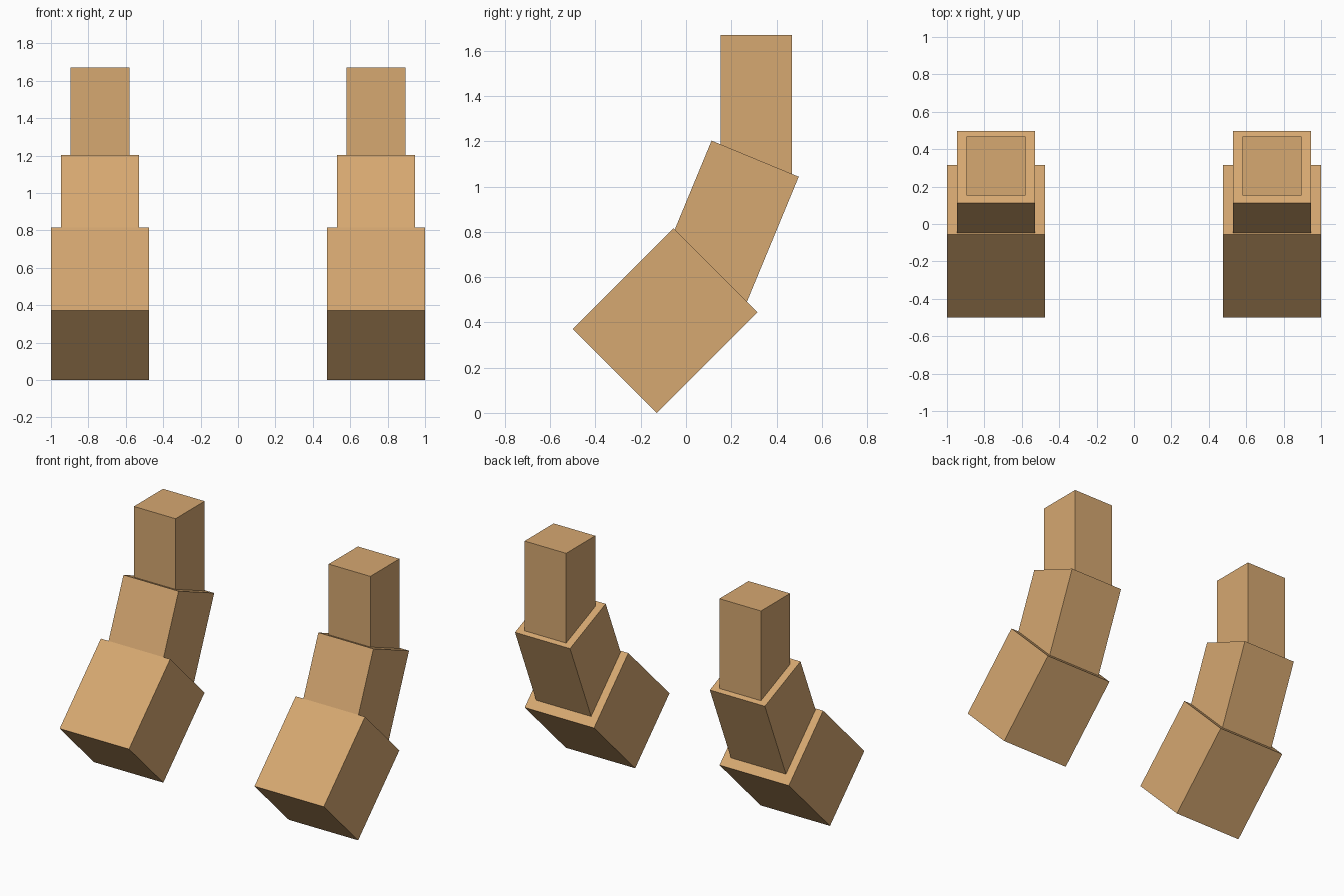
import bpy
from math import radians

if "Cube" in bpy.data.objects:
    bpy.data.objects.remove(bpy.data.objects["Cube"])

tan = bpy.data.materials.new("tan")
tan.diffuse_color = (0.672, 0.392, 0.165, 1.0)
tan.use_nodes = True
tan.node_tree.nodes["Principled BSDF"].inputs["Base Color"].default_value = tan.diffuse_color

LENGTH = 0.63      # every segment is equally long
SIDE_X = 0.7375    # distance of each column from the middle


def segment(name, x, y, z, width, tilt):
    """Square block of the given width, leaning back by tilt degrees."""
    bpy.ops.mesh.primitive_cube_add(size=1, location=(x, y, z),
                                    rotation=(radians(-tilt), 0, 0))
    ob = bpy.context.object
    ob.name = name
    ob.scale = (width, width, LENGTH)
    bpy.ops.object.transform_apply(location=False, rotation=False, scale=True)
    ob.data.materials.append(tan)


# Two matching curved columns, each of three tapering blocks
for side, sx in (("left", -1), ("right", 1)):
    x = sx * SIDE_X
    segment(side + "_lower_segment", x, -0.092, 0.408, 0.525, 45)
    segment(side + "_middle_segment", x, 0.185, 0.832, 0.417, 22.5)
    segment(side + "_upper_segment", x, 0.310, 1.355, 0.315, 0)
